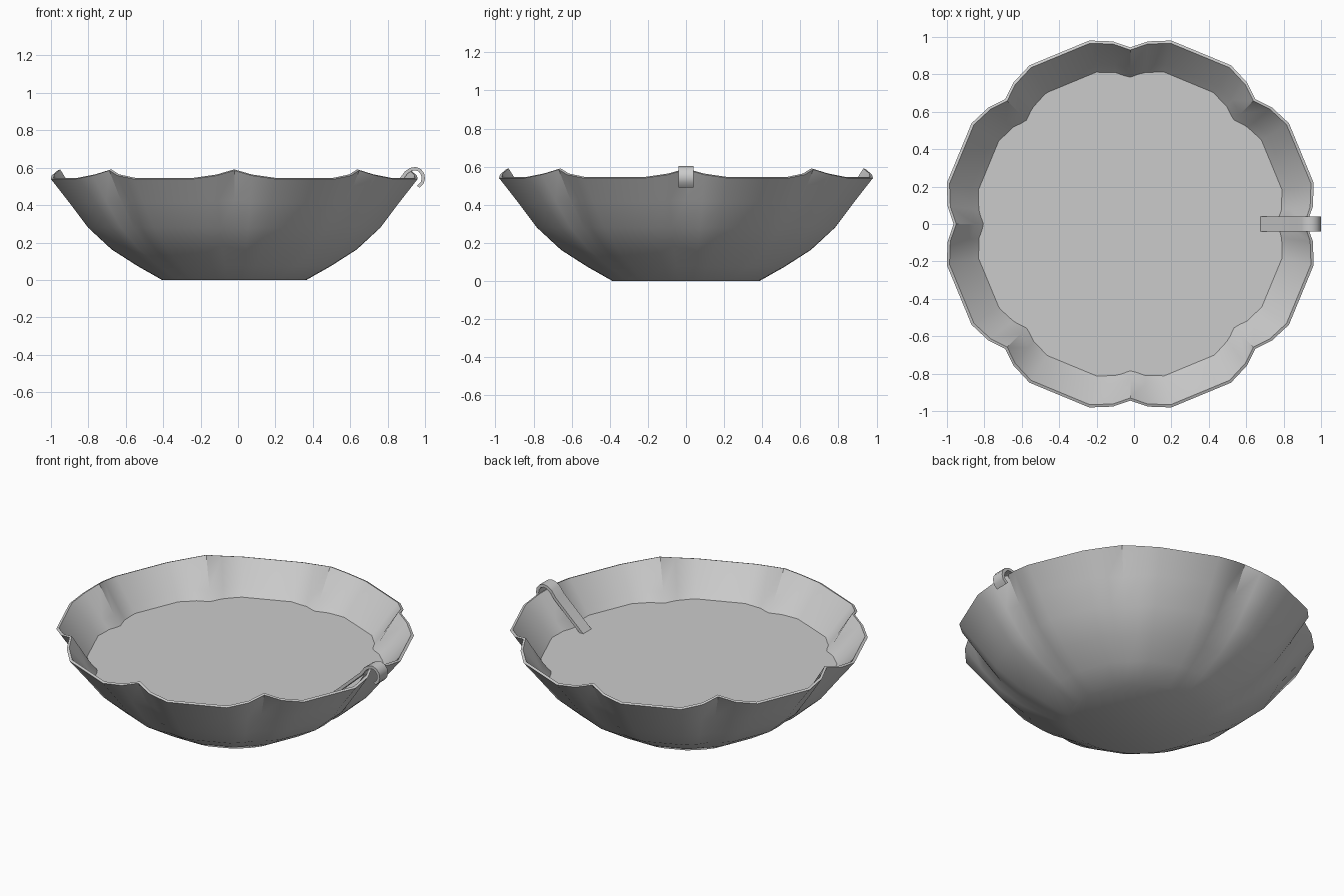
import bpy, bmesh
from math import sin, cos, radians

if "Cube" in bpy.data.objects:
    bpy.data.objects.remove(bpy.data.objects["Cube"])

CX = -0.02          # bowl axis, offset to leave room for the spoon hook
LOBES = 8
# angle inside one lobe, pinch amount (1 = bottom of the notch)
LOBE = [(0.0, 1.0), (5.5, 0.4), (12.6, 0.0), (32.4, 0.0), (39.5, 0.4)]


def ring(bm, radius, z, pinch, lift=0.0):
    """One scalloped ring: pinched inwards and lifted at the notches."""
    out = []
    for k in range(LOBES):
        for a, p in LOBE:
            t = radians(k * 45 + a)
            r = radius * (1 - pinch * p)
            out.append(bm.verts.new((CX + r * cos(t), r * sin(t), z + lift * p)))
    return out


def finish(bm, name, angle=35):
    bmesh.ops.recalc_face_normals(bm, faces=bm.faces)
    me = bpy.data.meshes.new(name)
    bm.to_mesh(me)
    bm.free()
    ob = bpy.data.objects.new(name, me)
    bpy.context.collection.objects.link(ob)
    bpy.ops.object.select_all(action='DESELECT')
    ob.select_set(True)
    bpy.context.view_layer.objects.active = ob
    bpy.ops.object.shade_smooth_by_angle(angle=radians(angle))
    return ob


# Scalloped bowl: outside from base to rim, then down the inside
profile = [
    (0.388, 0.000, 0.005, 0.0), (0.525, 0.075, 0.020, 0.0),
    (0.668, 0.163, 0.035, 0.0), (0.800, 0.280, 0.045, 0.0),
    (0.905, 0.415, 0.053, 0.01), (1.005, 0.540, 0.060, 0.045),
    (0.990, 0.546, 0.060, 0.045), (0.875, 0.415, 0.053, 0.01),
    (0.760, 0.295, 0.045, 0.0), (0.640, 0.190, 0.035, 0.0),
    (0.500, 0.105, 0.020, 0.0), (0.370, 0.035, 0.005, 0.0),
]
bm = bmesh.new()
rings = [ring(bm, *p) for p in profile]
n = len(rings[0])
for lo, hi in zip(rings, rings[1:]):
    for i in range(n):
        j = (i + 1) % n
        bm.faces.new((lo[i], lo[j], hi[j], hi[i]))
bm.faces.new(rings[0])
bm.faces.new(rings[-1])
finish(bm, "bowl")

# Flat liquid surface filling the bowl
bm = bmesh.new()
bm.faces.new(ring(bm, 0.835, 0.37, 0.045))
for f in bm.faces:
    if f.normal.z < 0:
        f.normal_flip()
finish(bm, "liquid")

# Spoon handle: flat strip leaning on the wall and hooked over the rim
path = [(0.62, 0.31), (0.69, 0.37), (0.78, 0.452), (0.87, 0.535), (0.90, 0.575),
        (0.925, 0.591), (0.95, 0.595), (0.972, 0.586), (0.987, 0.566),
        (0.991, 0.543), (0.985, 0.520), (0.964, 0.498)]
HALF_W, HALF_T = 0.04, 0.009
bm = bmesh.new()
sections = []
for i, (x, z) in enumerate(path):
    x0, z0 = path[max(i - 1, 0)]
    x1, z1 = path[min(i + 1, len(path) - 1)]
    d = ((x1 - x0) ** 2 + (z1 - z0) ** 2) ** 0.5
    nx, nz = -(z1 - z0) / d * HALF_T, (x1 - x0) / d * HALF_T
    sections.append([bm.verts.new((x + s * nx, w * HALF_W, z + s * nz))
                     for s, w in ((1, 1), (1, -1), (-1, -1), (-1, 1))])
for a, b in zip(sections, sections[1:]):
    for i in range(4):
        j = (i + 1) % 4
        bm.faces.new((a[i], a[j], b[j], b[i]))
bm.faces.new(sections[0])
bm.faces.new(sections[-1])
finish(bm, "spoon_handle", 50)
